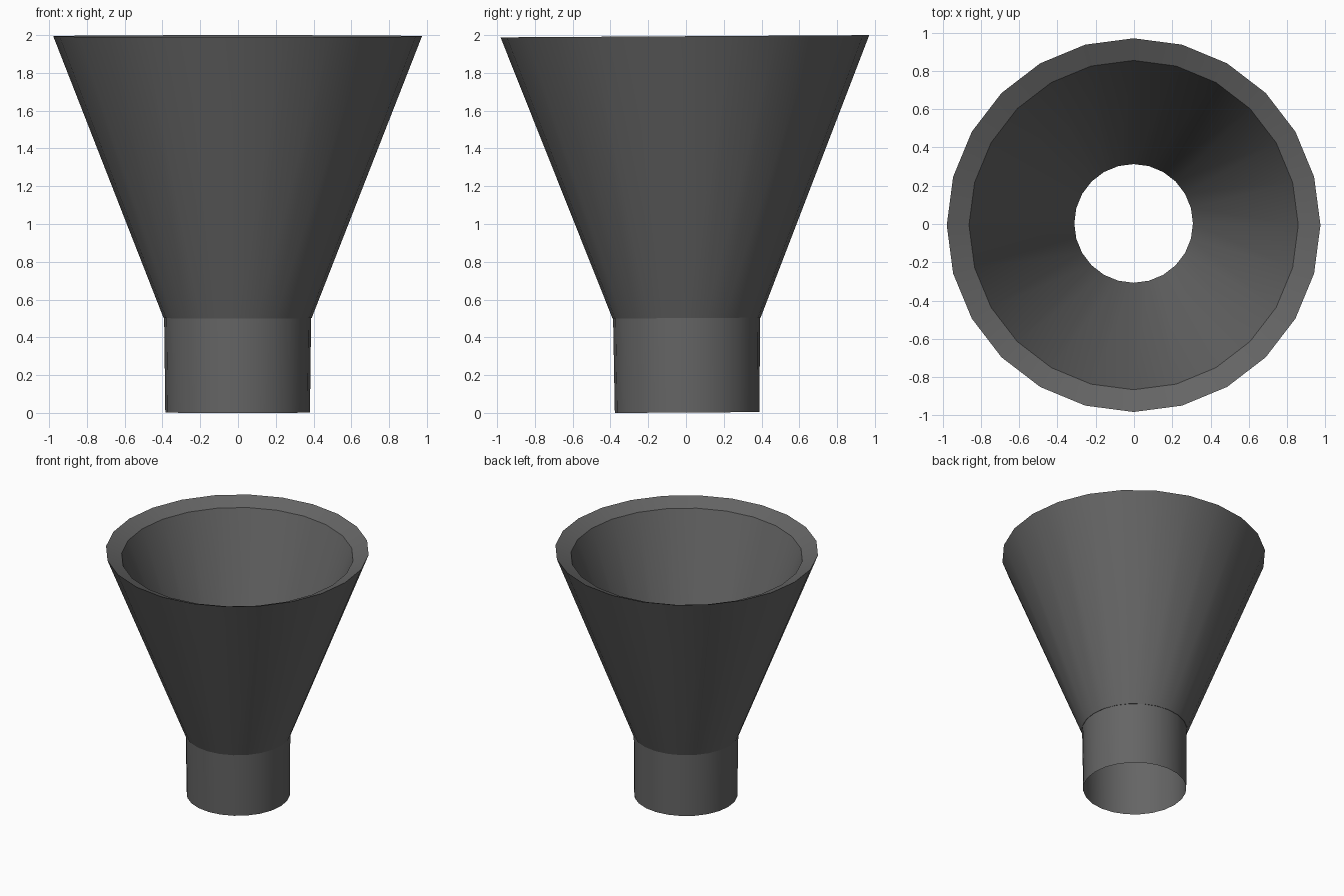
import bpy, bmesh, math
from mathutils import Matrix

if "Cube" in bpy.data.objects:
    bpy.data.objects.remove(bpy.data.objects["Cube"])

SIDES = 24
# the whole funnel leans very slightly
LEAN = Matrix.Translation((-0.002, 0.006, 0.002)) @ Matrix.Rotation(0.006, 4, 'X')

grey = bpy.data.materials.new("dark_grey")
grey.diffuse_color = (0.13, 0.13, 0.13, 1)
grey.use_nodes = True
grey.node_tree.nodes["Principled BSDF"].inputs["Base Color"].default_value = grey.diffuse_color


def revolve(name, profile, closed):
    """Revolve (radius, z) points round the z axis."""
    bm = bmesh.new()
    rings = []
    for r, z in profile:
        rings.append([bm.verts.new((r * math.cos(2 * math.pi * i / SIDES),
                                    r * math.sin(2 * math.pi * i / SIDES), z))
                      for i in range(SIDES)])
    pairs = list(zip(rings, rings[1:]))
    if closed:
        pairs.append((rings[-1], rings[0]))
    for a, b in pairs:
        for i in range(SIDES):
            j = (i + 1) % SIDES
            bm.faces.new((a[i], a[j], b[j], b[i])).smooth = True
    # keep the ring edges sharp, the walls smooth
    for ring in rings:
        for i in range(SIDES):
            bm.edges.get((ring[i], ring[(i + 1) % SIDES])).smooth = False
    bm.transform(LEAN)
    mesh = bpy.data.meshes.new(name)
    bm.to_mesh(mesh)
    bm.free()
    mesh.materials.append(grey)
    obj = bpy.data.objects.new(name, mesh)
    bpy.context.collection.objects.link(obj)
    return obj


# cone: outer wall, inward sloping rim, inner wall, lower lip
revolve("funnel_cone", [(0.392, 0.5), (0.976, 1.992), (0.86, 1.94), (0.31, 0.5)], True)
# thin open spout
revolve("spout", [(0.383, 0.0), (0.389, 0.5)], False)
